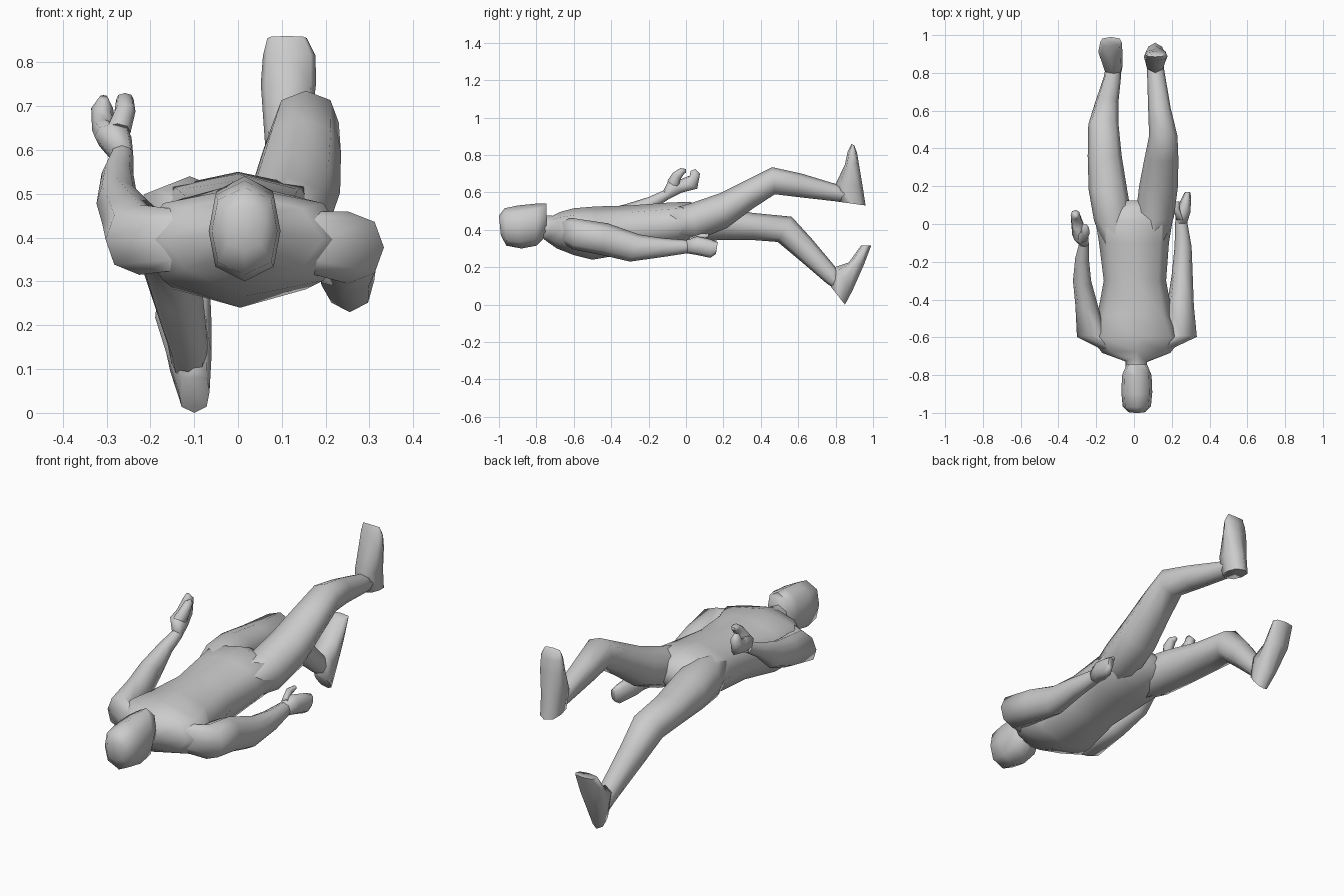
import bpy, bmesh, math

SIDES = 8


def loft(name, sections, power=0.85):
    """Skin of rings; each section is (centre x, half width, y/z of front point, y/z of back point)."""
    bm = bmesh.new()
    rings = []
    for cx, rx, ya, za, yb, zb in sections:
        ring = []
        for i in range(SIDES):
            a = 2 * math.pi * i / SIDES
            c, s = math.cos(a), math.sin(a)
            c = math.copysign(abs(c) ** power, c)
            t = (1 + s) / 2
            ring.append(bm.verts.new((cx + rx * c, yb + (ya - yb) * t, zb + (za - zb) * t)))
        rings.append(ring)
    for r, q in zip(rings, rings[1:]):
        for i in range(SIDES):
            j = (i + 1) % SIDES
            bm.faces.new((r[i], r[j], q[j], q[i]))
    bm.faces.new(rings[0])
    bm.faces.new(rings[-1])
    bmesh.ops.recalc_face_normals(bm, faces=bm.faces)
    mesh = bpy.data.meshes.new(name)
    bm.to_mesh(mesh)
    bm.free()
    obj = bpy.data.objects.new(name, mesh)
    bpy.context.collection.objects.link(obj)
    bpy.ops.object.select_all(action='DESELECT')
    obj.select_set(True)
    bpy.context.view_layer.objects.active = obj
    bpy.ops.object.shade_smooth_by_angle(angle=math.radians(75))
    return obj


# Head, crown towards -y and face upwards
loft("head", [
    (.015, .045, -1.0, .475, -.99, .37),
    (.015, .075, -.97, .515, -.96, .315),
    (.015, .082, -.90, .53, -.88, .30),
    (.015, .078, -.80, .54, -.80, .315),
    (.015, .055, -.745, .54, -.745, .37),
], 0.6)

# Neck, chest and pelvis tapering to the crotch
loft("torso", [
    (.012, .055, -.77, .48, -.76, .35),
    (.012, .058, -.715, .475, -.74, .335),
    (.012, .18, -.675, .495, -.69, .30),
    (.012, .245, -.60, .515, -.60, .265),
    (.005, .20, -.48, .525, -.50, .24),
    (.005, .165, -.30, .53, -.30, .275),
    (.0, .185, -.10, .545, -.10, .305),
    (.0, .205, .02, .55, .02, .33),
    (.0, .15, .09, .52, .09, .37),
    (.0, .06, .125, .48, .125, .41),
])

# Legs: one raised, one lowered
loft("raised_leg", [
    (.09, .06, -.16, .49, -.14, .36),
    (.11, .102, .02, .54, .06, .345),
    (.13, .103, .18, .595, .22, .41),
    (.145, .09, .33, .67, .36, .515),
    (.155, .075, .46, .735, .475, .59),
    (.135, .06, .62, .70, .60, .575),
    (.115, .046, .80, .645, .82, .55),
    (.11, .04, .88, .62, .88, .555),
])
loft("lowered_leg", [
    (-.09, .06, -.16, .50, -.14, .36),
    (-.11, .102, .02, .54, .02, .335),
    (-.138, .102, .18, .525, .18, .345),
    (-.155, .09, .36, .49, .36, .345),
    (-.162, .08, .565, .47, .49, .335),
    (-.145, .062, .67, .355, .61, .235),
    (-.115, .046, .80, .20, .75, .115),
    (-.112, .04, .84, .15, .80, .08),
])

# Feet, heel to toe
loft("raised_foot", [
    (.112, .045, .815, .55, .96, .53),
    (.112, .052, .80, .645, .945, .63),
    (.115, .063, .85, .75, .925, .75),
    (.117, .06, .865, .82, .915, .81),
    (.112, .045, .885, .86, .90, .85),
], 0.6)
loft("lowered_foot", [
    (-.10, .035, .775, .095, .85, .0),
    (-.112, .052, .795, .20, .89, .075),
    (-.125, .064, .87, .225, .95, .21),
    (-.122, .057, .935, .315, .99, .315),
], 0.6)

# Arms, shoulder to wrist
loft("straight_arm", [
    (.12, .07, -.665, .46, -.665, .33),
    (.25, .083, -.59, .46, -.605, .295),
    (.245, .072, -.42, .435, -.45, .265),
    (.255, .056, -.25, .375, -.30, .23),
    (.26, .045, -.12, .355, -.12, .255),
    (.25, .032, .01, .345, .01, .275),
])
loft("bent_arm", [
    (-.10, .07, -.665, .46, -.665, .33),
    (-.225, .077, -.59, .475, -.605, .315),
    (-.25, .06, -.45, .505, -.42, .36),
    (-.275, .048, -.33, .535, -.27, .42),
    (-.275, .036, -.20, .575, -.16, .52),
    (-.265, .026, -.12, .61, -.09, .565),
])

# Hands with curled fingers and thumb
loft("straight_arm_hand", [
    (.25, .03, .0, .345, .0, .275),
    (.258, .04, .06, .365, .06, .265),
    (.276, .027, .13, .35, .13, .25),
    (.283, .016, .17, .335, .16, .27),
])
loft("straight_arm_thumb", [
    (.245, .02, .02, .36, .02, .31),
    (.225, .016, .08, .38, .08, .345),
    (.23, .01, .12, .38, .12, .36),
])
loft("bent_arm_hand", [
    (-.265, .026, -.12, .61, -.09, .565),
    (-.285, .042, -.095, .66, -.02, .60),
    (-.305, .028, -.03, .67, .06, .62),
    (-.31, .025, .02, .69, .075, .70),
    (-.307, .01, .025, .715, .05, .725),
])
loft("bent_arm_thumb", [
    (-.275, .03, -.10, .66, -.04, .62),
    (-.258, .024, -.07, .705, -.03, .67),
    (-.258, .02, -.03, .73, -.01, .70),
    (-.262, .01, .0, .725, .0, .705),
])
